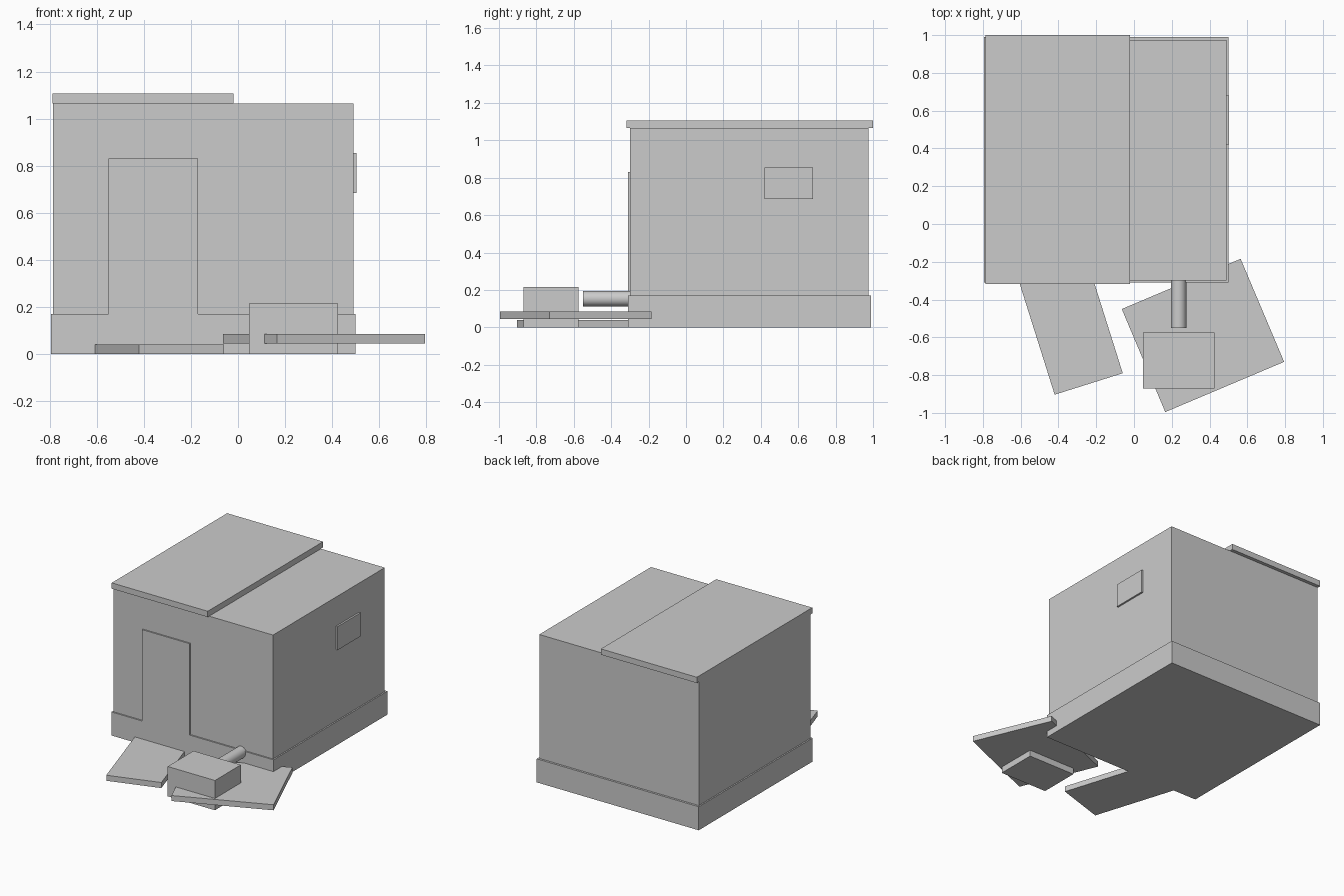
import bpy
from math import pi, radians
from mathutils import Vector

cube = bpy.data.objects.get("Cube")
if cube:
    bpy.data.objects.remove(cube, do_unlink=True)

# One plain grey for the whole model
GREY = (0.6, 0.6, 0.6, 1.0)
grey = bpy.data.materials.new("plain grey")
grey.use_nodes = True
grey.diffuse_color = GREY
for node in grey.node_tree.nodes:
    if node.type == 'BSDF_PRINCIPLED':
        node.inputs["Base Color"].default_value = GREY


def box(name, low, high, turn=0.0):
    """Box between two corners, turned about its own vertical axis."""
    low, high = Vector(low), Vector(high)
    bpy.ops.mesh.primitive_cube_add(size=1, location=(low + high) / 2)
    obj = bpy.context.object
    obj.name = name
    for v in obj.data.vertices:
        v.co *= high - low
    obj.rotation_euler.z = radians(turn)
    obj.data.materials.append(grey)
    return obj


def slab(name, centre, width, length, bottom, top, turn):
    """Flat rectangle lying on the ground, turned in plan."""
    x, y = centre
    return box(name, (x - width / 2, y - length / 2, bottom),
               (x + width / 2, y + length / 2, top), turn)


# Building
box("plinth", (-0.795, -0.31, 0), (0.5, 0.99, 0.17))
box("walls", (-0.785, -0.3, 0.16), (0.49, 0.975, 1.065))
box("roof_slab", (-0.787, -0.317, 1.065), (-0.02, 1.0, 1.107))
box("door", (-0.55, -0.31, 0.17), (-0.17, -0.29, 0.83))
box("side_window", (0.48, 0.42, 0.685), (0.503, 0.68, 0.855))

# Pieces on the ground in front
slab("door_path", (-0.345, -0.513), 0.378, 0.7, 0, 0.04, 17.5)
slab("raised_slab", (0.365, -0.59), 0.683, 0.592, 0.045, 0.085, 22.9)
box("spout_block", (0.047, -0.87, 0), (0.425, -0.575, 0.215))

# Pipe leaving the front wall
bpy.ops.mesh.primitive_cylinder_add(vertices=24, radius=0.041, depth=0.27,
                                    location=(0.236, -0.415, 0.153),
                                    rotation=(pi / 2, 0, 0))
pipe = bpy.context.object
pipe.name = "pipe"
pipe.data.materials.append(grey)
bpy.ops.object.shade_smooth_by_angle(angle=radians(35))
